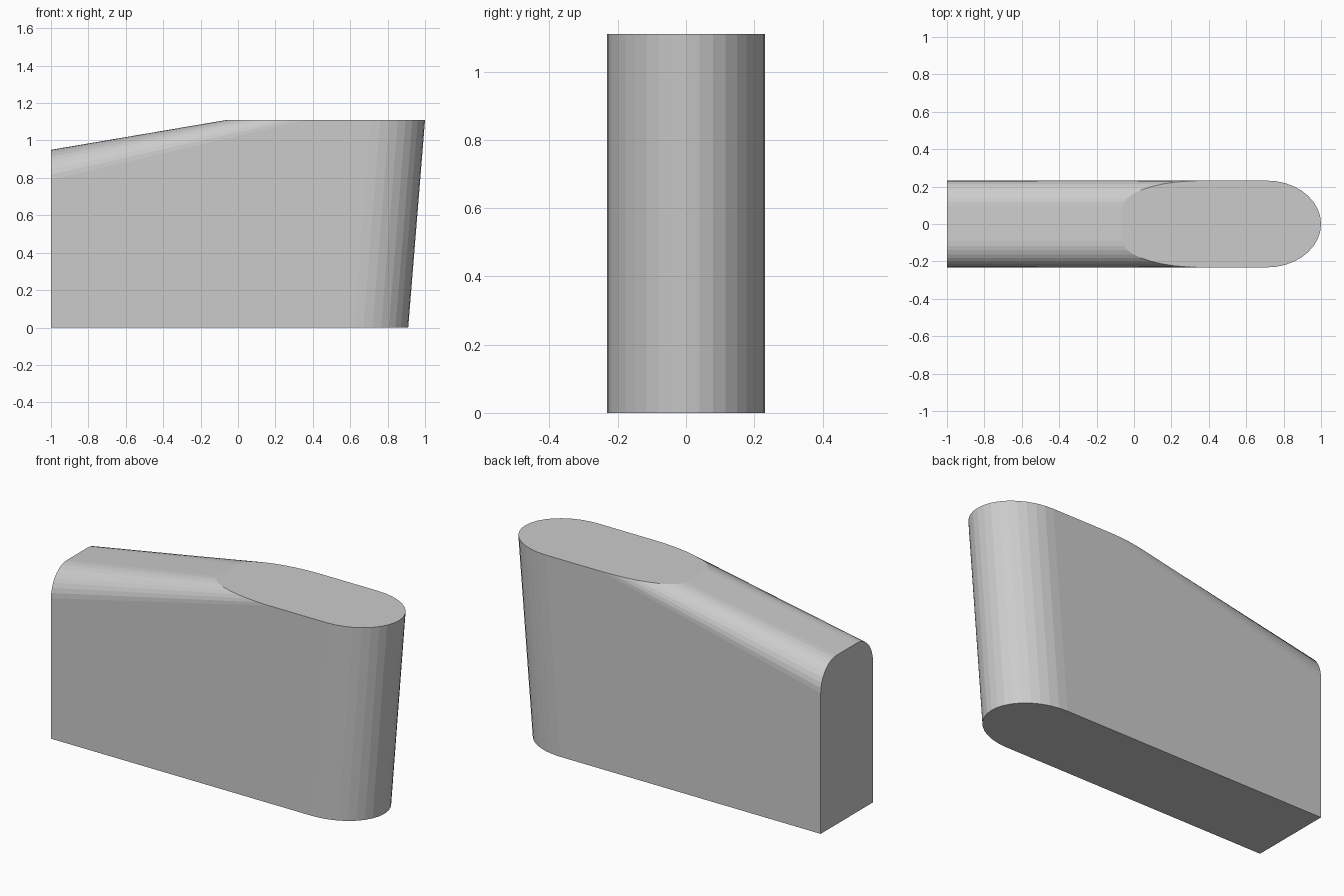
import bpy, bmesh
from math import sin, cos, pi

if "Cube" in bpy.data.objects:
    bpy.data.objects.remove(bpy.data.objects["Cube"])

W, H = 0.232, 1.11          # half width, height
FLAT = 0.092                # half width of the sloping flat strip
N, M = 9, 18                # facets per shoulder, facets round the nose

bm = bmesh.new()


def vert(x, y, z):
    return bm.verts.new((x, y, z))


def shoulder(side):
    """Rounded shoulder: end profile and matching curve on the top face."""
    end, top = [], []
    for i in range(N + 1):
        a = pi / 2 * i / N
        y = side * (FLAT + (W - FLAT) * sin(a))
        end.append(vert(-1, y, 0.79 + 0.16 * cos(a)))
        top.append(vert(0.36 - 0.42 * cos(a), y, H))
    return end, top


def nose(cx, z):
    """Half-elliptical nose from -y round to +y."""
    return [vert(cx + 0.29 * cos(a), W * sin(a), z)
            for a in (-pi / 2 + pi * i / M for i in range(M + 1))]


def bridge(a, b):
    for i in range(len(a) - 1):
        bm.faces.new((a[i], a[i + 1], b[i + 1], b[i]))


low, high = nose(0.62, 0), nose(0.71, H)
end_f, top_f = shoulder(-1)
end_b, top_b = shoulder(1)
foot_f, foot_b = vert(-1, -W, 0), vert(-1, W, 0)

# Curved nose, shoulders and sloping strip
bridge(low, high)
bridge(end_f, top_f)
bridge(end_b, top_b)
bm.faces.new((end_f[0], top_f[0], top_b[0], end_b[0]))
# Flat sides
bm.faces.new((foot_f, low[0], high[0], top_f[-1], end_f[-1]))
bm.faces.new((foot_b, low[-1], high[-1], top_b[-1], end_b[-1]))
# Top, bottom and flat end
bm.faces.new(top_f + high + top_b[::-1])
bm.faces.new([foot_f] + low + [foot_b])
bm.faces.new([foot_f] + end_f[::-1] + end_b + [foot_b])
bmesh.ops.recalc_face_normals(bm, faces=bm.faces)

mesh = bpy.data.meshes.new("rounded_block")
bm.to_mesh(mesh)
bm.free()
bpy.context.collection.objects.link(bpy.data.objects.new("rounded_block", mesh))
